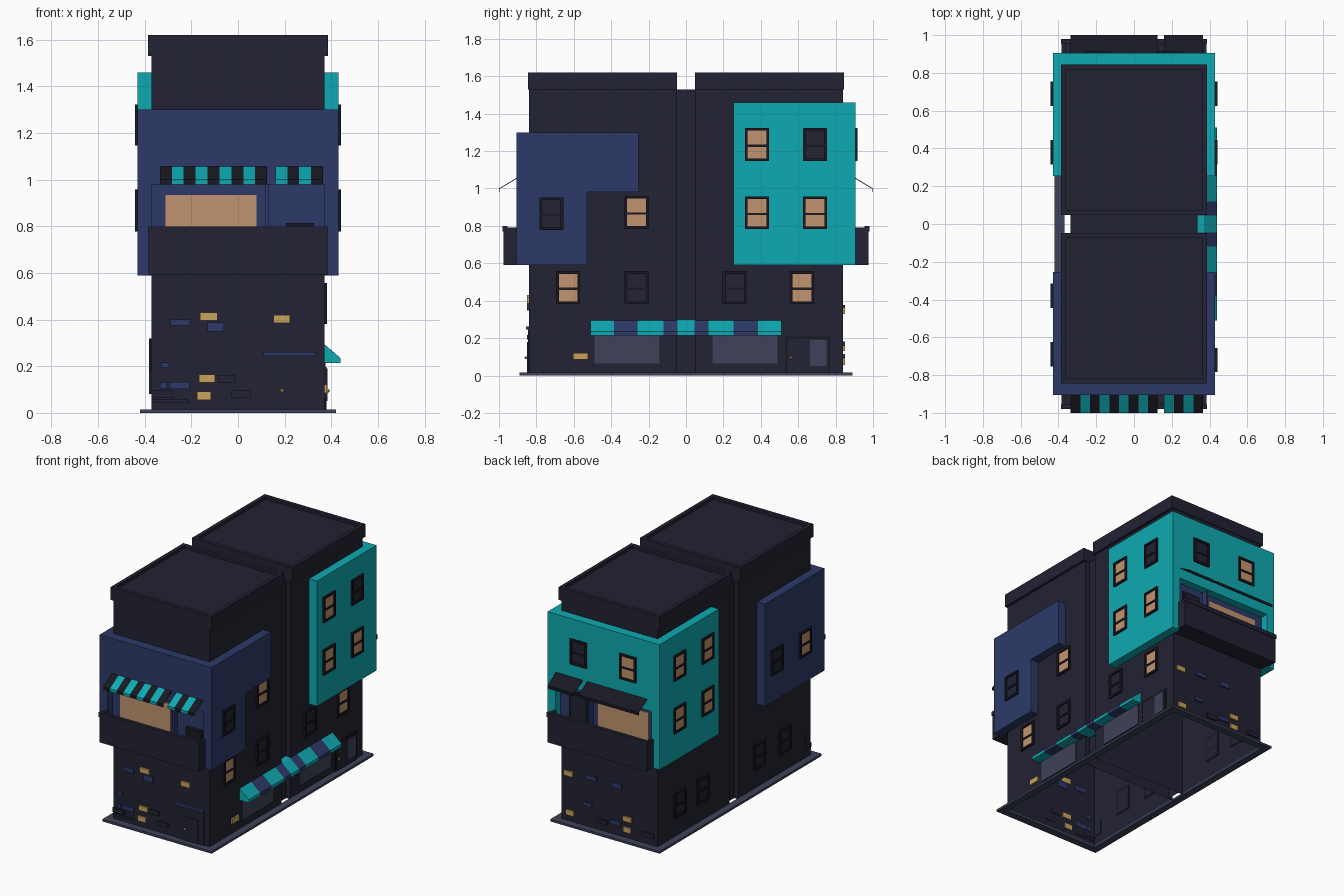
import bpy, bmesh
from mathutils import Vector

if "Cube" in bpy.data.objects:
    bpy.data.objects.remove(bpy.data.objects["Cube"])


def lin(c):
    c /= 255
    return c / 12.92 if c <= 0.04045 else ((c + 0.055) / 1.055) ** 2.4


MATS, ORDER = {}, []
for name, rgb in {"wall": (34, 34, 51), "trim": (24, 24, 35), "teal": (14, 170, 178),
                  "blue": (45, 58, 105), "lit": (194, 148, 110), "gold": (200, 164, 92),
                  "slate": (62, 66, 88)}.items():
    m = bpy.data.materials.new(name)
    m.diffuse_color = (*[lin(c) for c in rgb], 1)
    m.use_nodes = True
    m.node_tree.nodes["Principled BSDF"].inputs["Base Color"].default_value = m.diffuse_color
    MATS[name] = m
    ORDER.append(name)


def finish(name, bm):
    bmesh.ops.recalc_face_normals(bm, faces=bm.faces[:])
    me = bpy.data.meshes.new(name)
    used = sorted({f.material_index for f in bm.faces})
    for f in bm.faces:
        f.material_index = used.index(f.material_index)
    bm.to_mesh(me)
    bm.free()
    for i in used:
        me.materials.append(MATS[ORDER[i]])
    ob = bpy.data.objects.new(name, me)
    bpy.context.collection.objects.link(ob)
    return ob


def boxes(name, items):
    """Items are (x0, x1, y0, y1, z0, z1, colour)."""
    bm = bmesh.new()
    for x0, x1, y0, y1, z0, z1, mat in items:
        vs = bmesh.ops.create_cube(bm, size=1)["verts"]
        for v in vs:
            v.co = Vector(((x0 + x1) / 2 + v.co.x * (x1 - x0),
                           (y0 + y1) / 2 + v.co.y * (y1 - y0),
                           (z0 + z1) / 2 + v.co.z * (z1 - z0)))
        for f in {f for v in vs for f in v.link_faces}:
            f.material_index = ORDER.index(mat)
    return finish(name, bm)


def prisms(name, axis, pieces):
    """Pieces are (profile, start, end, colour), extruded along x or y."""
    bm = bmesh.new()
    for prof, a, b, mat in pieces:
        vs = [bm.verts.new((a, u, z) if axis == "x" else (u, a, z)) for u, z in prof]
        f = bm.faces.new(vs)
        f.material_index = ORDER.index(mat)
        ext = bmesh.ops.extrude_face_region(bm, geom=[f])["geom"]
        d = (b - a, 0, 0) if axis == "x" else (0, b - a, 0)
        bmesh.ops.translate(bm, vec=d, verts=[g for g in ext if isinstance(g, bmesh.types.BMVert)])
        for g in bm.faces:
            if any(v in vs for v in g.verts) or g in ext:
                g.material_index = ORDER.index(mat)
    return finish(name, bm)


def slab(side, plane, u0, u1, z0, z1, depth, mat):
    """Box on a facade: sunk slightly in, standing out by depth."""
    s = -1 if side in ("front", "left") else 1
    a, b = sorted((s * (plane - 0.004), s * (plane + depth)))
    return (u0, u1, a, b, z0, z1, mat) if side in ("front", "back") else (a, b, u0, u1, z0, z1, mat)


def window(name, side, plane, u, z, pane):
    w, h, t = 0.064, 0.088, 0.014
    boxes(name, [slab(side, plane, u - w + t, u + w - t, z - h + t, z + h - t, 0.003, pane),
                 slab(side, plane, u - w, u - w + t, z - h, z + h, 0.012, "trim"),
                 slab(side, plane, u + w - t, u + w, z - h, z + h, 0.012, "trim"),
                 slab(side, plane, u - w, u + w, z + h - t, z + h, 0.012, "trim"),
                 slab(side, plane, u - w, u + w, z - h, z - h + t, 0.012, "trim"),
                 slab(side, plane, u - w, u + w, z - 0.012, z, 0.009, "trim")])


def knob(name, loc):
    bm = bmesh.new()
    bmesh.ops.create_uvsphere(bm, u_segments=8, v_segments=6, radius=0.008)
    bmesh.ops.translate(bm, verts=bm.verts[:], vec=loc)
    for f in bm.faces:
        f.material_index = ORDER.index("gold")
    finish(name, bm)


def ring(x, y0, y1, z0, z1, wx, wy0, wy1, mat):
    return [(-x, -x + wx, y0, y1, z0, z1, mat), (x - wx, x, y0, y1, z0, z1, mat),
            (-x + wx, x - wx, y0, y0 + wy0, z0, z1, mat),
            (-x + wx, x - wx, y1 - wy1, y1, z0, z1, mat)]


# Pavement rim, hollow underneath
boxes("pavement", ring(0.42, -0.89, 0.89, 0, 0.015, 0.052, 0.053, 0.053, "slate"))

# Two building halves with a recessed link between them, open at the bottom
for name, x, y0, y1, z1 in (("front_block", 0.37, -0.84, -0.05, 1.6),
                            ("rear_block", 0.37, 0.05, 0.84, 1.6),
                            ("link_block", 0.335, -0.05, 0.05, 1.53)):
    ob = boxes(name, [(-x, x, y0, y1, 0.005, z1, "wall")])
    bm = bmesh.new()
    bm.from_mesh(ob.data)
    bmesh.ops.delete(bm, geom=[f for f in bm.faces if f.normal.z < -0.9], context="FACES")
    bm.to_mesh(ob.data)
    bm.free()
for name, y0, y1 in (("front_cornice", -0.845, -0.047), ("rear_cornice", 0.047, 0.845)):
    boxes(name, ring(0.387, y0, y1, 1.53, 1.62, 0.026, 0.026, 0.026, "wall"))

# Coloured upper cladding: a slab with an opening on the end, panels on the sides
for s, end, col, top in ((-1, "front", "blue", 1.30), (1, "back", "teal", 1.46)):
    arch = [(-0.43, 0.59), (-0.37, 0.59), (-0.37, 0.98), (0.37, 0.98),
            (0.37, 0.59), (0.43, 0.59), (0.43, top), (-0.43, top)]
    prisms(end + "_cladding", "y", [(arch, s * 0.838, s * 0.905, col)])
    rect = [(s * 0.84, 0.59), (s * 0.84, top), (s * 0.253, top), (s * 0.253, 0.59)]
    ell = rect[:2] + [(s * 0.253, top), (s * 0.253, 0.98), (s * 0.53, 0.98), (s * 0.53, 0.59)]
    prisms(end + "_side_panels", "x", [(rect, -0.43, -0.368, col),
                                       (ell if s < 0 else rect, 0.368, 0.43, col)])
    # Balcony recess: back wall, big window, divider, door
    boxes(end + "_balcony_wall", [slab(end, 0.84, -0.37, 0.37, 0.6, 0.98, 0.008, "blue"),
                                  slab(end, 0.84, -0.31, 0.08, 0.72, 0.935, 0.014, "lit"),
                                  slab(end, 0.84, 0.118, 0.13, 0.6, 0.98, 0.05, "blue")])
    if s > 0:
        boxes("back_balcony_door", [slab(end, 0.84, 0.16, 0.3, 0.62, 0.93, 0.016, "trim"),
                                    slab(end, 0.84, 0.18, 0.28, 0.64, 0.91, 0.019, "wall")])
    else:
        boxes("front_balcony_door", [slab(end, 0.84, 0.205, 0.325, 0.62, 0.815, 0.03, "trim")])
    # Hollow balcony with a cap rail
    y0, y1 = sorted((s * 0.85, s * 0.975))
    w0, w1 = (0.02, 0.001) if s < 0 else (0.001, 0.02)
    f0, f1 = sorted((s * 0.905, s * 0.975))
    c0, c1 = sorted((s * 0.955, s * 0.98))
    boxes(end + "_balcony", [(-0.37, 0.37, y0, y1, 0.592, 0.62, "wall"),
                             (-0.383, -0.363, f0, f1, 0.592, 0.79, "wall"),
                             (0.363, 0.383, f0, f1, 0.592, 0.79, "wall"),
                             (-0.363, 0.363, *sorted((s * 0.955, s * 0.975)), 0.592, 0.79, "wall"),
                             (-0.387, 0.387, c0, c1, 0.77, 0.8, "wall")])
    # Thin awnings over the balcony, striped at the front
    prof = [(s * 0.9, 1.06), (s * 1.0, 1.0), (s * 1.0, 0.98),
            (s * 0.996, 0.98), (s * 0.996, 0.998), (s * 0.9, 1.055)]
    for label, x0, x1, n, first in (("wide", -0.335, 0.125, 9, 0), ("narrow", 0.16, 0.365, 4, 1)):
        w = (x1 - x0) / n
        prisms(f"{end}_{label}_awning", "x",
               [(prof, x0 + i * w, x0 + (i + 1) * w,
                 "teal" if s < 0 and (i + first) % 2 else "trim") for i in range(n)])

# Windows: side, wall plane, lit ones, dark ones
layout = [("right", 0.43, [(0.38, 1.235), (0.38, 0.87), (0.69, 0.87)], [(0.69, 1.235), (-0.72, 0.865)]),
          ("right", 0.37, [(-0.265, 0.872), (-0.63, 0.47), (0.62, 0.47)], [(-0.265, 0.47), (0.26, 0.47)]),
          ("left", 0.43, [(0.38, 1.235), (0.69, 1.235), (0.38, 0.87), (0.69, 0.87), (-0.69, 0.865)],
           [(-0.38, 0.865)]),
          ("left", 0.37, [], [(0.6, 0.23), (0.35, 0.23), (-0.27, 0.23), (-0.55, 0.23)]),
          ("back", 0.905, [(-0.19, 1.235)], [(0.19, 1.235)])]
count = 0
for side, plane, lit, dark in layout:
    for pane, spots in (("lit", lit), ("wall", dark)):
        for u, z in spots:
            count += 1
            window(f"{side}_window_{count}", side, plane, u, z, pane)

# Shop front on the right: panes, door, striped wedge awning
boxes("shop_panes", [slab("right", 0.37, a, a + 0.345, 0.065, 0.215, 0.005, "slate")
                     for a in (-0.488, 0.143)])
boxes("shop_door", [slab("right", 0.37, 0.53, 0.77, 0.015, 0.208, 0.006, "trim"),
                    slab("right", 0.37, 0.542, 0.758, 0.015, 0.196, 0.01, "wall"),
                    slab("right", 0.37, 0.662, 0.752, 0.05, 0.19, 0.013, "slate")])
knob("shop_door_knob", (0.385, 0.56, 0.095))
edges = [-0.51, -0.385, -0.258, -0.12, -0.045, 0.045, 0.12, 0.255, 0.385, 0.51]
bm_items = []
for i, (a, b) in enumerate(zip(edges, edges[1:])):
    bm_items.append(([(0.33, 0.3), (0.37, 0.295), (0.44, 0.235), (0.44, 0.213), (0.33, 0.213)],
                     a, b, "blue" if i % 2 else "teal"))
prisms("shop_awning", "y", bm_items)

# Front door with a blue lintel
boxes("front_door", [slab("front", 0.84, 0.11, 0.33, 0.015, 0.245, 0.006, "wall"),
                     slab("front", 0.84, 0.11, 0.33, 0.245, 0.262, 0.016, "blue"),
                     slab("front", 0.84, 0.175, 0.285, 0.015, 0.18, 0.01, "wall")])
knob("front_door_knob", (0.19, -0.855, 0.095))

# Loose accent bricks: centre u, centre z, width, height
bricks = {
    "front": {"gold": [(-.125, .413, .075, .035), (.188, .403, .07, .035), (-.133, .147, .068, .034),
                       (-.146, .073, .06, .036)],
              "blue": [(-.248, .387, .085, .026), (-.095, .368, .07, .04), (-.313, .205, .036, .024),
                       (-.32, .117, .03, .026), (-.252, .117, .088, .03)],
              "wall": [(-.048, .145, .075, .03), (.013, .08, .08, .03), (-.325, .08, .09, .03),
                       (-.288, .05, .15, .014)]},
    "back": {"gold": [(.31, .345, .07, .035), (.3, .075, .06, .036), (-.14, .147, .068, .034),
                      (-.14, .073, .06, .036)],
             "blue": [(.14, .36, .085, .028), (-.06, .36, .07, .035), (.16, .17, .06, .026),
                      (-.05, .1, .08, .028)],
             "wall": [(.05, .08, .08, .03), (-.3, .08, .09, .03)]},
    "right": {"gold": [(-.565, .103, .08, .036)]},
    "left": {"wall": [(-.8, .13, .05, .1)]}}
for side, groups in bricks.items():
    plane = 0.84 if side in ("front", "back") else 0.37
    boxes(side + "_bricks", [slab(side, plane, u - w / 2, u + w / 2, z - h / 2, z + h / 2, 0.011, mat)
                             for mat, spots in groups.items() for u, z, w, h in spots])
